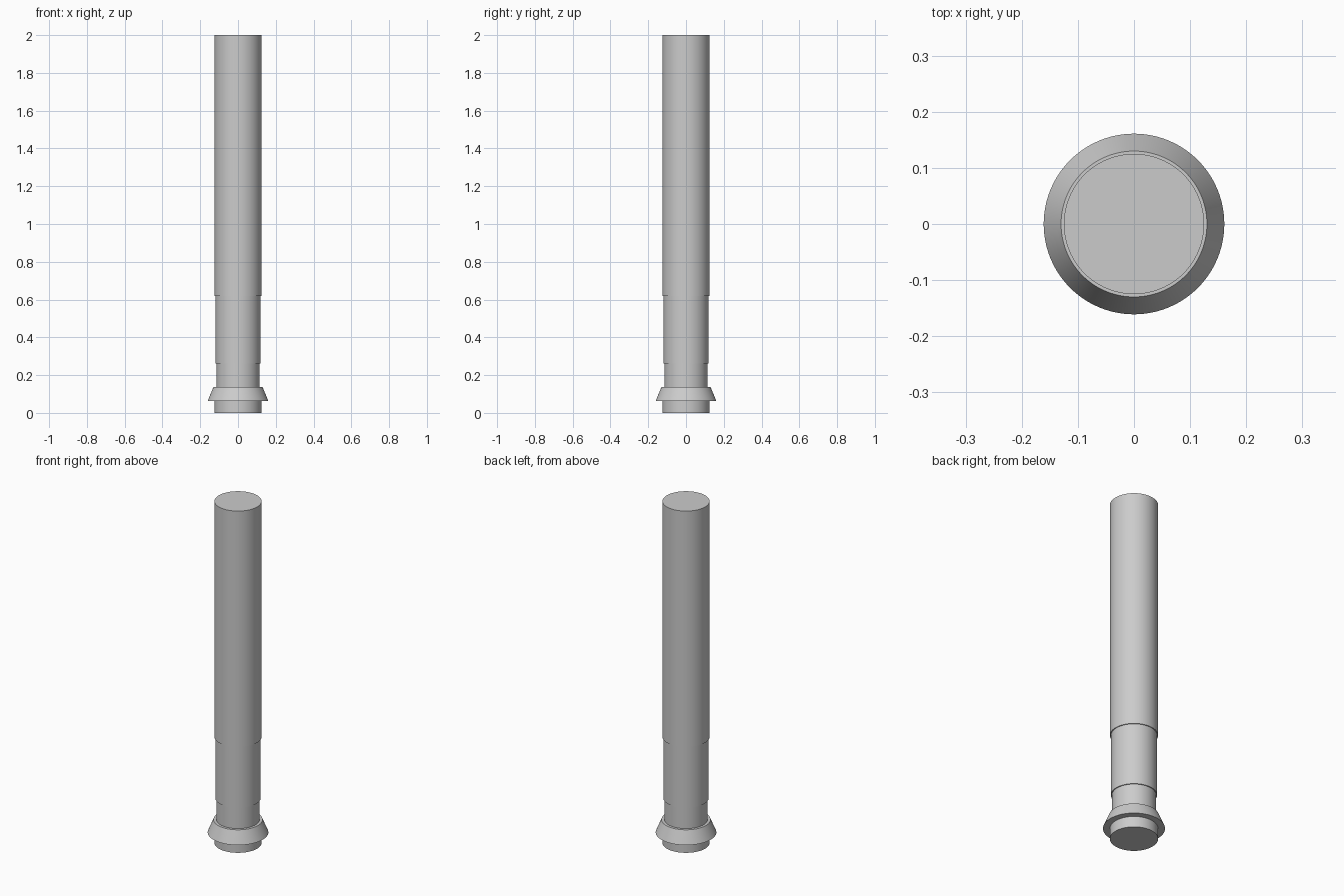
import bpy
import bmesh
import math

cube = bpy.data.objects.get("Cube")
if cube:
    bpy.data.objects.remove(cube, do_unlink=True)

SIDES = 96

grey = bpy.data.materials.new("plain grey")
grey.use_nodes = True
colour = (0.6, 0.6, 0.6, 1)
grey.diffuse_color = colour
grey.node_tree.nodes["Principled BSDF"].inputs["Base Color"].default_value = colour


def round_part(name, bottom, top, lower_radius, upper_radius):
    """Capped round section between two heights."""
    bm = bmesh.new()
    bmesh.ops.create_cone(bm, cap_ends=True, segments=SIDES,
                          radius1=lower_radius, radius2=upper_radius,
                          depth=top - bottom)
    bmesh.ops.translate(bm, verts=bm.verts, vec=(0, 0, (top + bottom) / 2))
    mesh = bpy.data.meshes.new(name)
    bm.to_mesh(mesh)
    bm.free()
    mesh.materials.append(grey)
    part = bpy.data.objects.new(name, mesh)
    bpy.context.collection.objects.link(part)
    bpy.ops.object.select_all(action="DESELECT")
    part.select_set(True)
    bpy.context.view_layer.objects.active = part
    bpy.ops.object.shade_smooth_by_angle(angle=math.radians(30))


# Foot and flared collar
round_part("foot", 0, 0.062, 0.125, 0.125)
round_part("flared_collar", 0.062, 0.137, 0.161, 0.13)

# Stepped column, widening upwards
round_part("neck", 0.137, 0.262, 0.115, 0.115)
round_part("lower_column", 0.262, 0.62, 0.12, 0.12)
round_part("upper_column", 0.62, 2, 0.125, 0.125)
